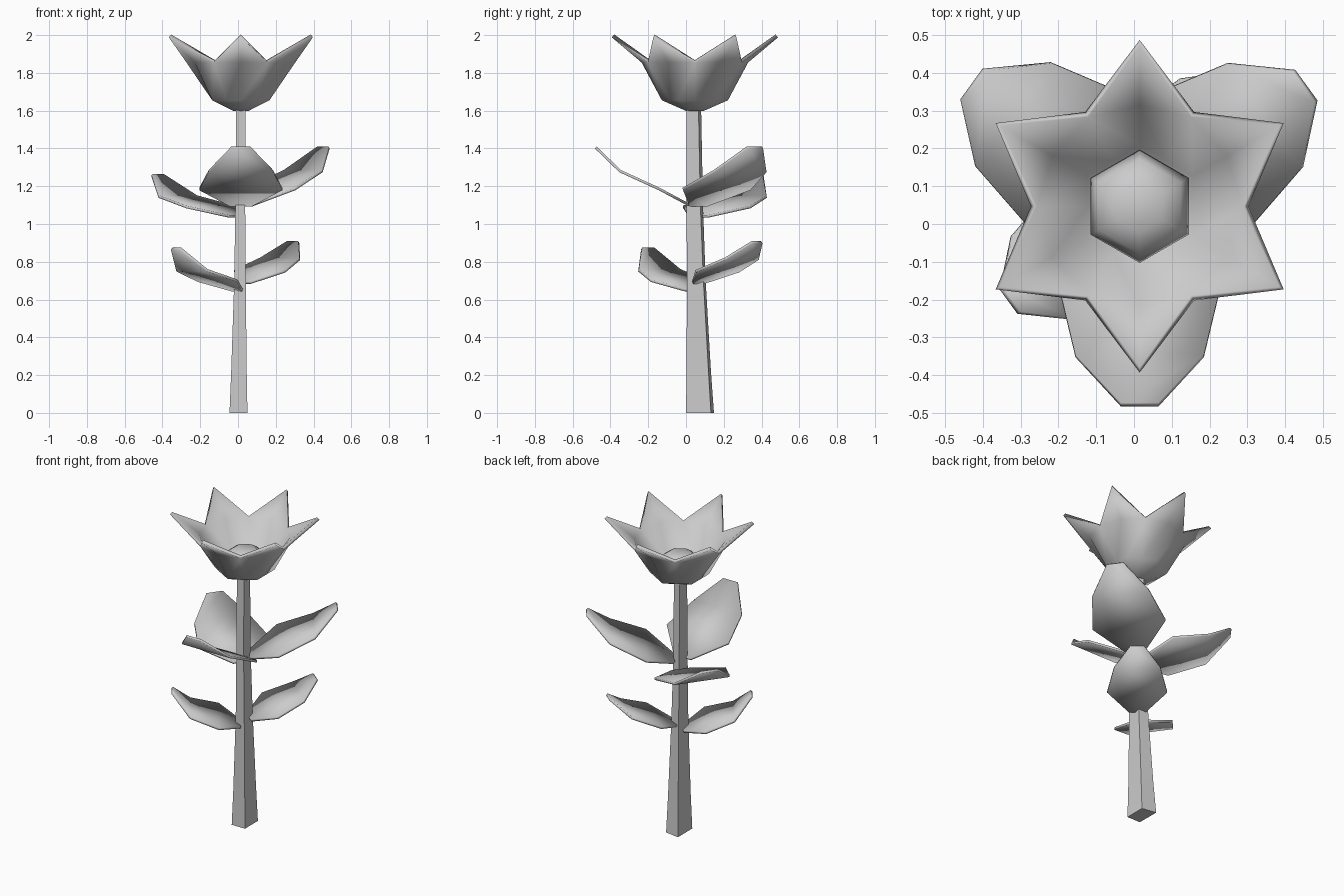
import bpy, bmesh, math

if "Cube" in bpy.data.objects:
    bpy.data.objects.remove(bpy.data.objects["Cube"])

CX, CY = 0.015, 0.047  # axis of the flower head and leaves


def make_object(name, bm, smooth=None, thickness=0, offset=0):
    mesh = bpy.data.meshes.new(name)
    bm.to_mesh(mesh)
    bm.free()
    ob = bpy.data.objects.new(name, mesh)
    bpy.context.collection.objects.link(ob)
    bpy.context.view_layer.objects.active = ob
    ob.select_set(True)
    if smooth:
        bpy.ops.object.shade_smooth_by_angle(angle=math.radians(smooth))
    ob.select_set(False)
    if thickness:
        mod = ob.modifiers.new("thickness", "SOLIDIFY")
        mod.thickness = thickness
        mod.offset = offset
    return ob


def bridge(bm, lower, upper):
    n = len(lower)
    for i in range(n):
        j = (i + 1) % n
        bm.faces.new((lower[i], lower[j], upper[j], upper[i]))


# Four-sided tapering stem: z, left, right, front, back right, back left
bm = bmesh.new()
loops = []
for z, x0, x1, y0, y1, y2 in [(0, -.045, .05, 0, .132, .148),
                              (.22, -.036, .046, .003, .119, .132),
                              (.7, -.02, .041, .005, .092, .104),
                              (1.1, -.014, .038, .003, .076, .09),
                              (1.615, -.01, .04, .003, .066, .08)]:
    loops.append([bm.verts.new(p) for p in
                  ((x0, y0, z), (x1, y0, z), (x1, y1, z), (x0, y2, z))])
for a, b in zip(loops, loops[1:]):
    bridge(bm, a, b)
bm.faces.new(loops[0][::-1])
bm.faces.new(loops[-1])
make_object("stem", bm)


# Flower-head rings: even indices lie on the six petal axes
def ring(bm, r_tip, r_valley, z, n=12):
    out = []
    for i in range(n):
        a = math.pi / 2 + i * 2 * math.pi / n
        r = r_valley if i % 2 else r_tip
        out.append(bm.verts.new((CX + r * math.cos(a), CY + r * math.sin(a), z)))
    return out


C30 = math.cos(math.pi / 6)

# Six-petalled bowl
bm = bmesh.new()
r0 = ring(bm, .045, .045 * C30, 1.598)
r1 = ring(bm, .175, .175 * C30, 1.655)
r2 = ring(bm, .282, .288, 1.855)
bm.faces.new(r0[::-1])
bridge(bm, r0, r1)
bridge(bm, r1, r2)
for i in range(0, 12, 2):
    a = math.pi / 2 + i * math.pi / 6
    tip = bm.verts.new((CX + .44 * math.cos(a), CY + .44 * math.sin(a), 1.988))
    bm.faces.new((r2[i - 1], r2[i], tip))
    bm.faces.new((r2[i], r2[i + 1], tip))
make_object("petals", bm, 50, 0.02, -1)

# Hexagonal domed centre
bm = bmesh.new()
rings = [ring(bm, r, r, z, 6) for r, z in
         ((.10, 1.64), (.15, 1.70), (.125, 1.75), (.07, 1.785))]
for a, b in zip(rings, rings[1:]):
    bridge(bm, a, b)
bm.faces.new(rings[0][::-1])
bm.faces.new(rings[-1])
make_object("flower_centre", bm, 60)


# Leaves: distance from axis and half width at four stations
def leaf(name, angle, base, length, width, rises):
    bm = bmesh.new()
    a = math.radians(angle)
    rows = []
    for (d, w), rise in zip([(.03, .06), (.19, .22), (.40, .17), (.53, .05)], rises):
        d, w = d * length, w * width
        x, y = CX + d * math.cos(a), CY + d * math.sin(a)
        rows.append([bm.verts.new((x + s * w * math.sin(a), y - s * w * math.cos(a),
                                   base + rise)) for s in (-1, 1)])
    for p, q in zip(rows, rows[1:]):
        bm.faces.new((p[0], p[1], q[1], q[0]))
    make_object(name, bm, 20, 0.014, 0)


steep, shallow = (0, .085, .18, .305), (0, .05, .105, .22)
low = [r * .7 for r in steep]
leaf("upper_leaf_front", 270, 1.10, .99, 1, steep)
leaf("upper_leaf_right", 36, 1.10, 1.02, 1, steep)
leaf("upper_leaf_left", 144, 1.04, 1.03, 1, shallow)
leaf("lower_leaf_right", 50, .69, .81, .8, low)
leaf("lower_leaf_left", 216, .65, .80, .8, shallow)
